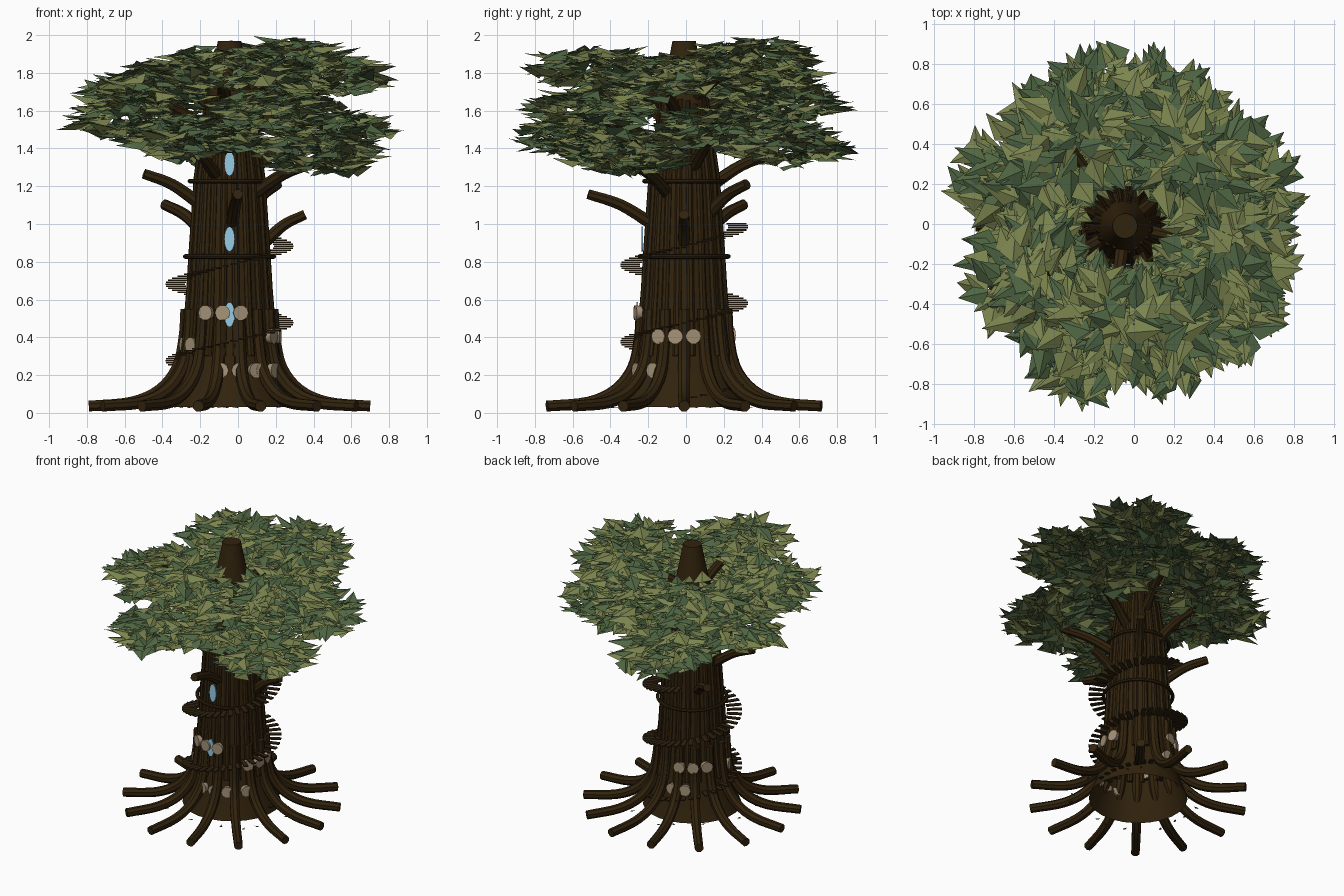
import bpy, bmesh, math, random
from mathutils import Vector, Matrix

if "Cube" in bpy.data.objects:
    bpy.data.objects.remove(bpy.data.objects["Cube"])

random.seed(7)
CX, CY = -0.045, -0.01          # trunk axis
GOLD = math.radians(137.5)


def mat(name, col):
    m = bpy.data.materials.new(name)
    m.diffuse_color = (*col, 1)
    m.use_nodes = True
    m.node_tree.nodes["Principled BSDF"].inputs["Base Color"].default_value = m.diffuse_color
    return m


BARK = mat("dark bark", (0.031, 0.0165, 0.004))
WOOD = mat("step wood", (0.029, 0.016, 0.005))
OLIVE = mat("olive leaf", (0.20, 0.235, 0.078))
GREEN = mat("deep green leaf", (0.080, 0.135, 0.056))
TAN = mat("tan fungus", (0.38, 0.29, 0.19))
BLUE = mat("window blue", (0.31, 0.62, 0.82))


def finish(bm, name, mats, smooth=True):
    me = bpy.data.meshes.new(name)
    bmesh.ops.recalc_face_normals(bm, faces=bm.faces)
    bm.to_mesh(me)
    bm.free()
    for m in mats:
        me.materials.append(m)
    ob = bpy.data.objects.new(name, me)
    bpy.context.collection.objects.link(ob)
    if smooth:
        bpy.ops.object.select_all(action='DESELECT')
        ob.select_set(True)
        bpy.context.view_layer.objects.active = ob
        bpy.ops.object.shade_smooth_by_angle(angle=math.radians(40))
    return ob


def polar(a, r, z):
    return Vector((CX + r * math.cos(a), CY + r * math.sin(a), z))


def smooth_path(pts, n):
    """Catmull-Rom resampling of a (radius, height) profile."""
    p = [Vector(q) for q in pts]
    p = [2 * p[0] - p[1]] + p + [2 * p[-1] - p[-2]]
    out = []
    for i in range(1, len(p) - 2):
        a, b, c, d = p[i - 1:i + 3]
        for k in range(n):
            t = k / n
            out.append(0.5 * (2 * b + (c - a) * t + (2 * a - 5 * b + 4 * c - d) * t * t
                              + (3 * b - a - 3 * c + d) * t ** 3))
    return out + [p[-2]]


def tube(bm, pts, radii, sides, side_dir, cap_start=True):
    """Capped tube along a path lying in the plane perpendicular to side_dir."""
    rings = []
    for i, p in enumerate(pts):
        t = (pts[min(i + 1, len(pts) - 1)] - pts[max(i - 1, 0)]).normalized()
        n = t.cross(side_dir).normalized()
        rings.append([bm.verts.new(p + radii[i] * (math.cos(w) * n + math.sin(w) * side_dir))
                      for w in (2 * math.pi * (j + .5) / sides for j in range(sides))])
    for a, b in zip(rings, rings[1:]):
        for j in range(sides):
            k = (j + 1) % sides
            bm.faces.new((a[j], a[k], b[k], b[j]))
    if cap_start:
        bm.faces.new(rings[0])
    bm.faces.new(rings[-1])


def tangent(a):
    return Vector((-math.sin(a), math.cos(a), 0))


# trunk profile (radius, height)
PROFILE = [(.335, .03), (.30, .12), (.265, .24), (.235, .42), (.218, .62), (.205, .85),
           (.178, 1.25), (.135, 1.6), (.105, 1.75), (.062, 1.97)]


def trunk_r(z):
    for (r0, z0), (r1, z1) in zip(PROFILE, PROFILE[1:]):
        if z <= z1:
            return r0 + (r1 - r0) * (z - z0) / (z1 - z0)
    return PROFILE[-1][0]


# hollow trunk core, open underneath
bm = bmesh.new()
axis = [Vector((CX, CY, z)) for r, z in PROFILE]
tube(bm, axis, [r for r, z in PROFILE], 24, Vector((1, 0, 0)), False)
finish(bm, "trunk", [BARK])

# vertical bark ribs
bm = bmesh.new()
for i in range(20):
    a = 2 * math.pi * (i + .5) / 20
    top = 1.62 + random.random() * .1
    zs = [.3, .45, .65, .85, 1.25, top]
    tube(bm, [polar(a, trunk_r(z) - .005, z) for z in zs], [.022, .022, .021, .020, .019, .014],
         8, tangent(a))
finish(bm, "bark_ribs", [BARK])

# spreading roots
bm = bmesh.new()
root = smooth_path([(.232, .55), (.24, .40), (.275, .24), (.37, .12), (.52, .055), (.745, .036)], 4)
for i in range(14):
    a = 2 * math.pi * i / 14
    pts = [polar(a, r, z) for r, z in root]
    tube(bm, pts, [.030 + .004 * math.sin(math.pi * k / len(pts)) for k in range(len(pts))], 8, tangent(a))
finish(bm, "roots", [BARK])

# rings tied round the trunk
for n, (z, r) in enumerate([(.828, .235), (1.227, .21)]):
    bpy.ops.mesh.primitive_torus_add(location=(CX, CY, z), major_radius=r, minor_radius=.012,
                                     major_segments=40, minor_segments=8)
    ob = bpy.context.object
    ob.name = "trunk_ring_%d" % (n + 1)
    ob.data.materials.append(BARK)
    bpy.ops.object.shade_smooth_by_angle(angle=math.radians(40))

# spiral stair: a helix of radial planks
bm = bmesh.new()
per_turn, pitch = 38, .405
for k in range(-38, 50):
    a = 2 * math.pi * k / per_turn
    z = .478 + pitch * k / per_turn
    r0, r1 = (.235, .338)
    m = (Matrix.Translation(polar(a, (r0 + r1) / 2, z)) @ Matrix.Rotation(a, 4, 'Z')
         @ Matrix.Diagonal((r1 - r0, .030, .008, 1)))
    bmesh.ops.create_cube(bm, size=1, matrix=m)
finish(bm, "spiral_steps", [WOOD], False)

# branches climb by the golden angle
bm = bmesh.new()
reach = [.40, .47, .51, .42, .46, .52]
for i in range(17):
    a = i * GOLD
    z1 = 1.06 + .054 * i if i < 6 else 1.33 + .047 * (i - 5)
    z0 = z1 - .17
    r1 = reach[i] if i < 6 else .48
    r0 = trunk_r(z0) - .03
    mid = (r0 * .5 + r1 * .5, z0 * .39 + z1 * .61)
    path = smooth_path([(r0, z0), mid, (r1, z1 - .01)], 4)
    tube(bm, [polar(a, r, z) for r, z in path],
         [.035 - .007 * k / (len(path) - 1) for k in range(len(path))], 8, tangent(a))
finish(bm, "branches", [BARK])


def leaf(bm, pos, yaw, pitch, roll, length, width, index):
    """Pointed leaf folded along its midrib."""
    m = (Matrix.Translation(pos) @ Matrix.Rotation(yaw, 4, 'Z')
         @ Matrix.Rotation(pitch, 4, 'Y') @ Matrix.Rotation(roll, 4, 'X'))
    v = [bm.verts.new(m @ Vector(c)) for c in
         ((-length * .45, 0, 0), (-length * .15, width / 2, -width * .18),
          (length * .55, 0, 0), (-length * .15, -width / 2, -width * .18))]
    for f in ((v[0], v[2], v[1]), (v[0], v[3], v[2])):
        bm.faces.new(f).material_index = index


# foliage: one flattened leaf cloud at each upper branch tip, drawn in towards the top
bm = bmesh.new()
TURN = {7: 8, 16: 10}                    # small departures from the even spiral
LIFT = {13: .05, 14: -.02}
for i in range(5, 17):
    c = polar(i * GOLD + math.radians(TURN.get(i, 0)), .575 - .008 * (i - 5),
              1.385 + .0445 * (i - 5) + LIFT.get(i, 0))
    for _ in range(200):
        w = random.uniform(0, 2 * math.pi)
        h = random.uniform(-1, 1)
        s = random.uniform(.3, 1) ** .6
        q = math.sqrt(1 - h * h) * s
        p = c + Vector((.34 * q * math.cos(w), .34 * q * math.sin(w), .116 * h * s))
        d = Vector((p.x - CX, p.y - CY, 0))
        if d.length < .25:
            p += d.normalized() * (.25 - d.length)
        if d.length > .86:
            p -= d.normalized() * (d.length - .86)
        leaf(bm, p, w + random.uniform(-.9, .9), random.uniform(-.25, .35), random.uniform(-.4, .4),
             random.uniform(.13, .21), random.uniform(.09, .14), int(random.random() < .45))
finish(bm, "foliage", [OLIVE, GREEN], False)

# fallen leaves round the base
bm = bmesh.new()
for i in range(22):
    a = i * GOLD
    leaf(bm, polar(a, random.uniform(.33, .46), .03), random.uniform(0, 6.28), 0, 0, .04, .018, 1)
finish(bm, "fallen_leaves", [OLIVE, GREEN], False)

# shelf fungus in short rows, flattened against the bark
bm = bmesh.new()
for deg, z, out, row in ((262, .53, .024, (-1, 0, 1)), (280, .225, .010, (-1, 0, 1)),
                         (350, .405, .020, (-1, 0, 1)), (316, .225, .010, (-.5, .5)),
                         (126, .41, .020, (-1, 0, 1)), (105, .25, .010, (-.5, .5)),
                         (208, .36, .006, (-.5, .5))):
    for k in row:
        r = trunk_r(z) + out
        a = math.radians(deg) + k * .092 / r
        m = (Matrix.Translation(polar(a, r, z)) @ Matrix.Rotation(a, 4, 'Z')
             @ Matrix.Rotation(math.pi / 2, 4, 'Y') @ Matrix.Diagonal((.041, .041, .016, 1)))
        bmesh.ops.create_cone(bm, cap_ends=True, segments=10, radius1=.9, radius2=1, depth=2, matrix=m)
finish(bm, "shelf_fungus", [TAN])

# oval windows up the front
bm = bmesh.new()
for z in (.52, .92, 1.32):
    m = (Matrix.Translation((CX, CY - trunk_r(z) - .022, z)) @ Matrix.Rotation(math.pi / 2, 4, 'X')
         @ Matrix.Diagonal((.028, .066, 1, 1)))
    bmesh.ops.create_cone(bm, cap_ends=True, segments=20, radius1=1, radius2=1, depth=.009, matrix=m)
finish(bm, "windows", [BLUE])
